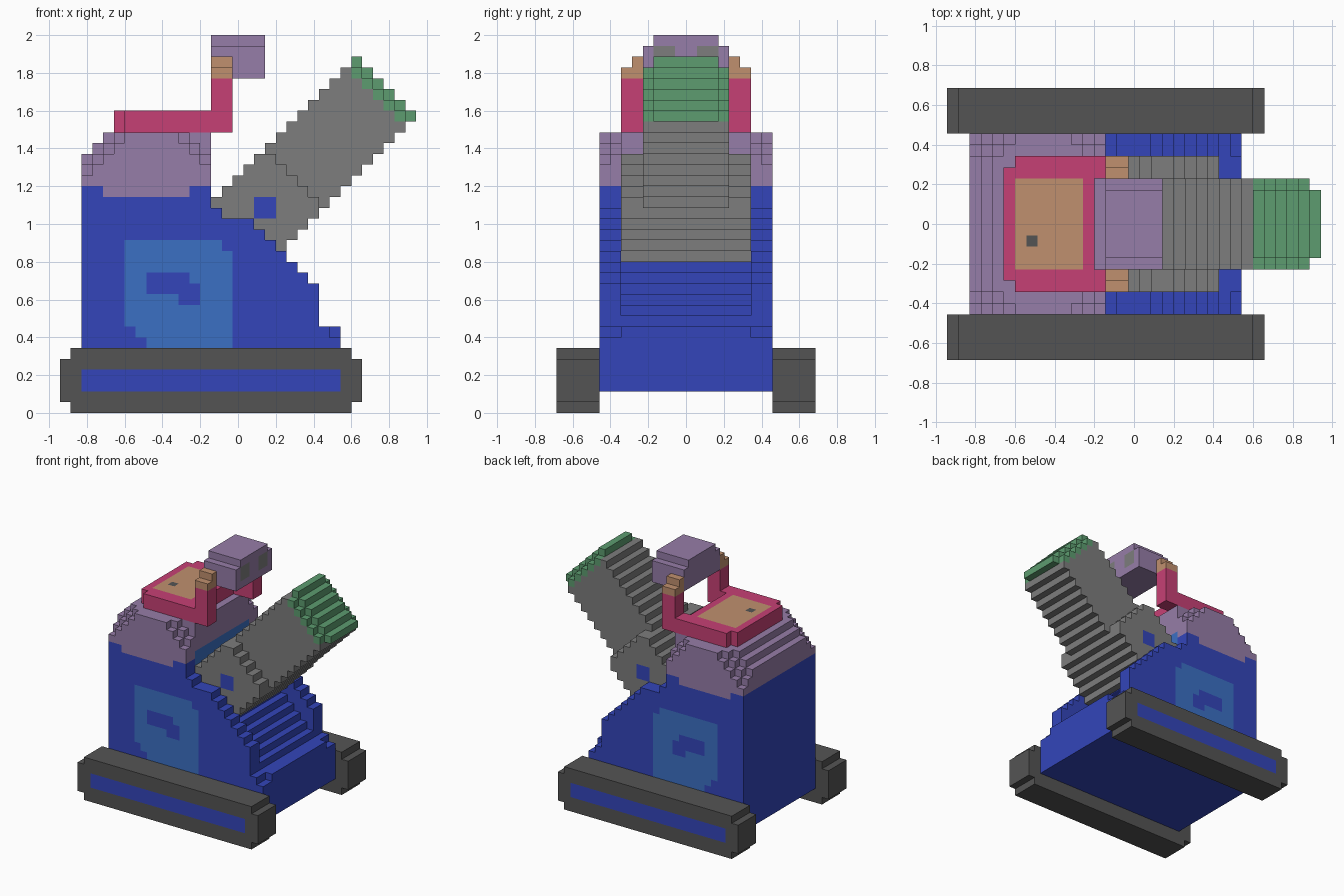
import bpy
import bmesh
from mathutils import Vector

if "Cube" in bpy.data.objects:
    bpy.data.objects.remove(bpy.data.objects["Cube"], do_unlink=True)

UNIT = 2 / 35      # edge of one block
X_MID = 16.5       # block column that lies on x = 0


# Colours
def make_material(name, r, g, b):
    def linear(c):
        c /= 255
        return c / 12.92 if c <= 0.04045 else ((c + 0.055) / 1.055) ** 2.4
    colour = (linear(r), linear(g), linear(b), 1)
    mat = bpy.data.materials.new(name)
    mat.use_nodes = True
    mat.diffuse_color = colour
    bsdf = next(n for n in mat.node_tree.nodes if n.type == 'BSDF_PRINCIPLED')
    bsdf.inputs["Base Color"].default_value = colour
    bsdf.inputs["Roughness"].default_value = 0.9
    return mat


MATS = {
    "blue": make_material("blue", 51, 69, 186),
    "light_blue": make_material("light_blue", 59, 112, 196),
    "purple": make_material("purple", 150, 125, 168),
    "dark_grey": make_material("dark_grey", 84, 84, 84),
    "grey": make_material("grey", 125, 125, 125),
    "pink": make_material("pink", 198, 64, 117),
    "tan": make_material("tan", 192, 144, 110),
    "green": make_material("green", 93, 156, 112),
}

# The four corners of each block side, keyed by direction
SIDES = {
    (1, 0, 0): ((1, 0, 0), (1, 1, 0), (1, 1, 1), (1, 0, 1)),
    (-1, 0, 0): ((0, 0, 0), (0, 0, 1), (0, 1, 1), (0, 1, 0)),
    (0, 1, 0): ((0, 1, 0), (0, 1, 1), (1, 1, 1), (1, 1, 0)),
    (0, -1, 0): ((0, 0, 0), (1, 0, 0), (1, 0, 1), (0, 0, 1)),
    (0, 0, 1): ((0, 0, 1), (1, 0, 1), (1, 1, 1), (0, 1, 1)),
    (0, 0, -1): ((0, 0, 0), (0, 1, 0), (1, 1, 0), (1, 0, 0)),
}


def layer(y):
    """Distance of a block from the middle plane, counted in whole blocks."""
    return y if y >= 0 else -1 - y


def build(name, xs, ys, zs, colours, solid=lambda x, a, z: True,
          paint=lambda x, y, z, n: 0):
    """Skin the blocks that pass the solid rule, and colour faces by the paint rule."""
    cells = {(x, y, z) for x in range(*xs) for y in range(*ys) for z in range(*zs)
             if solid(x, layer(y), z)}
    bm = bmesh.new()
    verts = {}

    def vert(p):
        if p not in verts:
            verts[p] = bm.verts.new(Vector((p[0] - X_MID, p[1], p[2])) * UNIT)
        return verts[p]

    for c in sorted(cells):
        for n, corners in SIDES.items():
            if tuple(c[i] + n[i] for i in range(3)) in cells:
                continue
            face = bm.faces.new([vert(tuple(c[i] + k[i] for i in range(3)))
                                 for k in corners])
            face.material_index = paint(*c, n)
    # Merge the block sides into large flat faces
    bmesh.ops.dissolve_limit(bm, angle_limit=0.01, verts=bm.verts[:],
                             edges=bm.edges[:], delimit={'MATERIAL', 'NORMAL'})
    mesh = bpy.data.meshes.new(name)
    bm.to_mesh(mesh)
    bm.free()
    for c in colours:
        mesh.materials.append(MATS[c])
    obj = bpy.data.objects.new(name, mesh)
    bpy.context.collection.objects.link(obj)
    return obj


# Tracks with clipped ends and a stripe on the outer side
def track_solid(x, a, z):
    return 1 <= x < 27 or 1 <= z < 5


def track_paint(x, y, z, n):
    outer = n[1] != 0 and layer(y) == 11
    return int(outer and 2 <= x < 26 and 2 <= z < 4)


for name, ys in (("front_track", (-12, -8)), ("back_track", (8, 12))):
    build(name, (0, 28), ys, (0, 6), ["dark_grey", "blue"], track_solid, track_paint)


# Body: stepped nose with a sunken middle, and a rounded roof
def body_solid(x, a, z):
    if z < 8:
        return not (x == 25 and z == 7 and a >= 6)
    if z < 19:
        if a < 6:
            return x < max(14, 32 - z)
        return x < (24 if z < 12 else 35 - z if z < 18 else 15)
    if x >= 14:
        return False
    inset = 2 - max(0, a - 5)
    top = min(26, 20 + x + inset)
    if inset < 2:
        top = min(top, 36 - x + inset)
    return z < top


def body_paint(x, y, z, n):
    if n[1] and layer(y) == 7:
        if z >= 21 or (z == 20 and 4 <= x < 12):
            return 1
        mark = (8 <= x < 12 and 11 <= z < 13) or (11 <= x < 13 and 10 <= z < 12)
        panel = 6 <= x < 16 and z < 16 and x + z >= 14 and (x, z) != (15, 15)
        return 2 if panel and not mark else 0
    if n[0] == 1 and x == 13 and layer(y) < 6 and 19 <= z < 22:
        return 2
    return int(z >= 21)


build("body", (2, 26), (-8, 8), (2, 26), ["blue", "purple", "light_blue"],
      body_solid, body_paint)


# Barrel pivot: a square turned by 45 degrees, with a bolt on each side
build("barrel_pivot", (14, 24), (-6, 6), (14, 24), ["grey", "blue"],
      lambda x, a, z: abs(x + z - 37) <= 5 and abs(z - x) <= 5,
      lambda x, y, z, n: int(n[1] != 0 and 18 <= x < 20 and 18 <= z < 20))


# Barrel: a long box rising at 45 degrees, with a coloured muzzle
def barrel_solid(x, a, z):
    return abs(z - x) <= 5 and 43 <= x + z <= (59 if a < 3 else 58)


build("barrel", (18, 33), (-4, 4), (18, 33), ["grey", "green"], barrel_solid,
      lambda x, y, z, n: int(x + z >= 58))


# Shoulders and raised arms, with a tan panel and a button on top
def shoulder_solid(x, a, z):
    if z >= 28:
        return x >= 14 and a >= 4
    if x >= 13:
        return a >= 4
    return not (x == 5 and a == 5)


def shoulder_paint(x, y, z, n):
    if n[2] != 1 or not (6 <= x < 12 and layer(y) < 4):
        return 0
    return 2 if (x, y) == (7, -2) else 1


build("shoulders_and_arms", (5, 16), (-6, 6), (26, 31), ["pink", "tan", "dark_grey"],
      shoulder_solid, shoulder_paint)

# Hands
for name, ys in (("front_hand", (-6, -4)), ("back_hand", (4, 6))):
    build(name, (14, 16), ys, (31, 33), ["tan"], lambda x, a, z: a == 4 or z == 31)

# Head with two eyes looking along the barrel
build("head", (14, 19), (-4, 4), (31, 35), ["purple", "grey"],
      lambda x, a, z: a < 3 or z < 34,
      lambda x, y, z, n: int(n[0] == 1 and 1 <= layer(y) < 3 and 32 <= z < 34))
